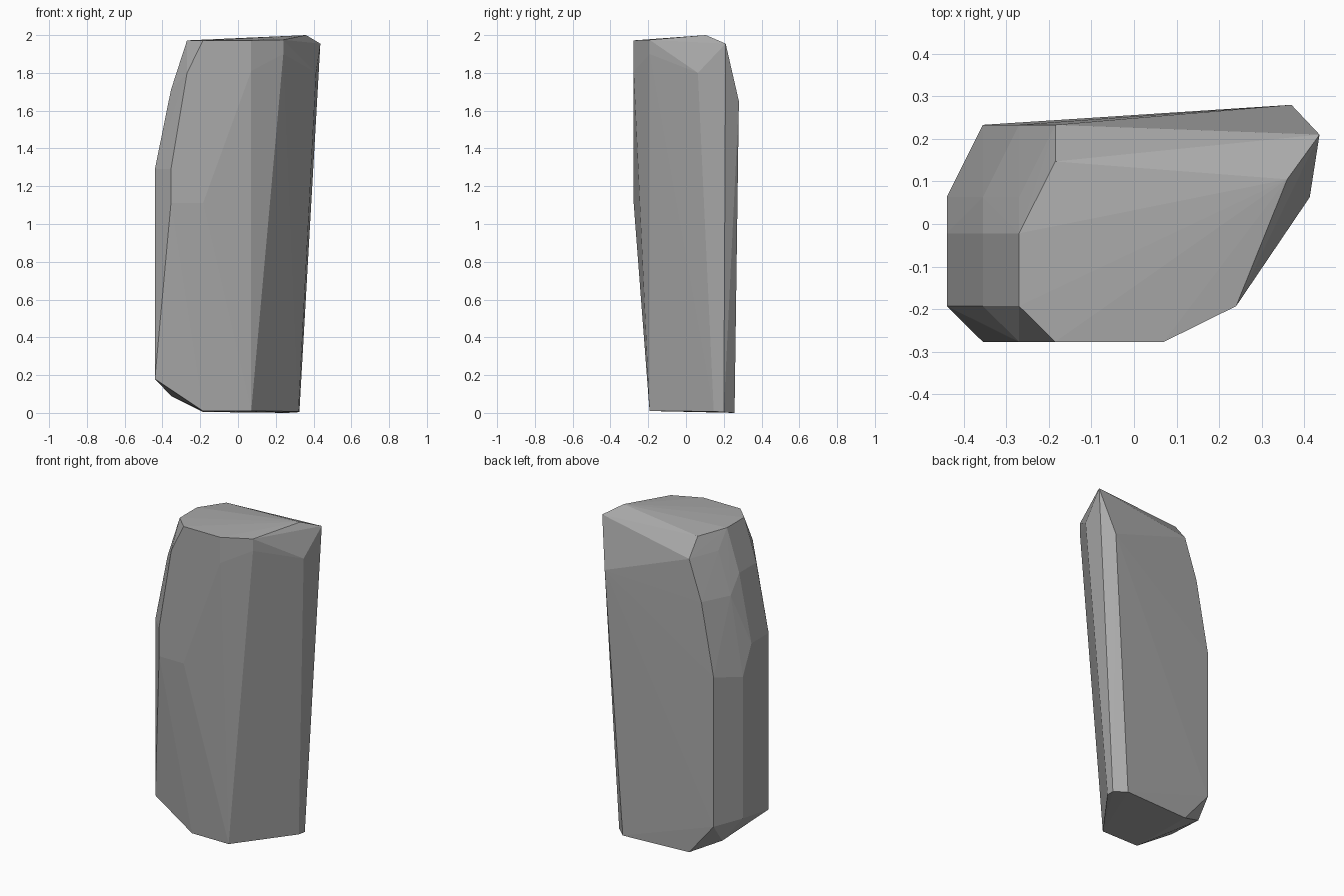
import bpy
import bmesh

cube = bpy.data.objects.get("Cube")
if cube:
    bpy.data.objects.remove(cube, do_unlink=True)

# Plain stone colour
stone = bpy.data.materials.new("grey stone")
stone.use_nodes = True
grey = (0.4, 0.4, 0.4, 1)
stone.diffuse_color = grey
stone.node_tree.nodes["Principled BSDF"].inputs["Base Color"].default_value = grey

# Shared chamfer lines of the stepped side
FRONT, NEAR, MID, REAR, BACK = -0.277, -0.193, -0.022, 0.063, 0.233
OUTER, STEP, INNER, RIM = -0.44, -0.355, -0.27, -0.185

# Corners of the cut boulder, grouped by region
front_face = [(RIM, FRONT, 1.972), (0.07, FRONT, 1.972), (0.07, FRONT, 1.81),
              (RIM, FRONT, 1.11), (STEP, FRONT, 1.11), (STEP, FRONT, 1.29),
              (INNER, FRONT, 1.8)]
stepped_side = [(OUTER, NEAR, 0.18), (OUTER, NEAR, 1.29), (OUTER, MID, 1.29),
                (OUTER, REAR, 1.11), (OUTER, REAR, 0.22),
                (STEP, NEAR, 1.71), (STEP, MID, 1.71), (STEP, REAR, 1.6),
                (INNER, NEAR, 1.972), (INNER, MID, 1.972), (INNER, REAR, 1.86)]
back_face = [(STEP, BACK, 0.21), (STEP, BACK, 1.15), (INNER, BACK, 1.6),
             (RIM, BACK, 1.85), (0.37, 0.28, 1.65)]
peak = [(RIM, 0.147, 1.96), (0.24, NEAR, 1.975), (0.24, NEAR, 1.9),
        (0.36, 0.105, 2.0), (0.436, 0.21, 1.955), (0.413, REAR, 1.8)]
base = [(RIM, NEAR, 0.01), (0.07, NEAR, 0.01), (0.32, 0.147, 0.008),
        (0.325, 0.2, 0.004), (0.26, 0.257, 0), (RIM, BACK, 0.005),
        (STEP, 0.147, 0.09)]

# Wrap the corners in a faceted shell
bm = bmesh.new()
for corner in front_face + stepped_side + back_face + peak + base:
    bm.verts.new(corner)
hull = bmesh.ops.convex_hull(bm, input=bm.verts)
loose = [v for v in bm.verts if not v.link_faces]
bmesh.ops.delete(bm, geom=loose, context='VERTS')
bmesh.ops.recalc_face_normals(bm, faces=bm.faces)

mesh = bpy.data.meshes.new("boulder")
bm.to_mesh(mesh)
bm.free()
mesh.materials.append(stone)
boulder = bpy.data.objects.new("boulder", mesh)
bpy.context.collection.objects.link(boulder)
